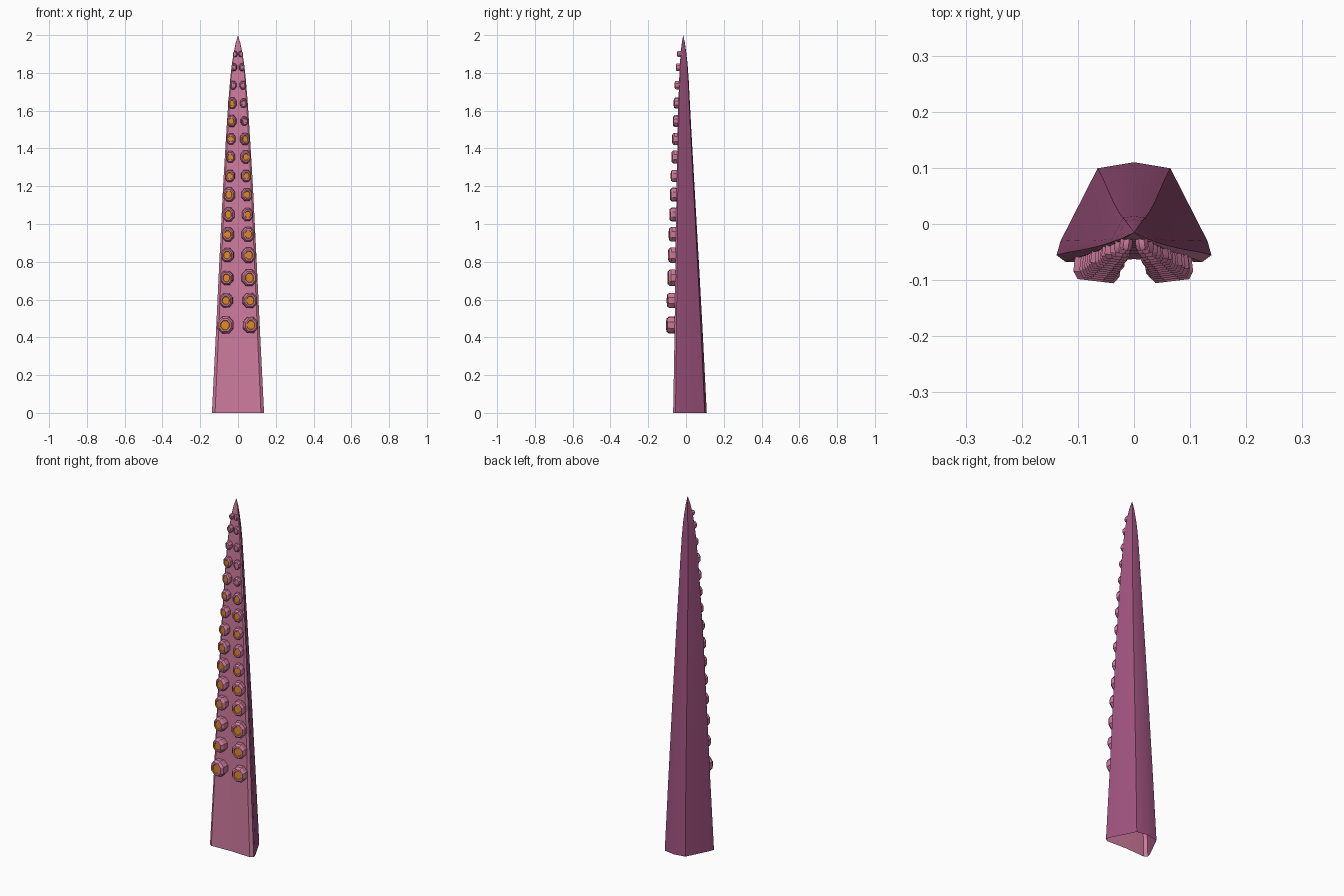
import bpy, bmesh, math
from mathutils import Matrix, Vector

if "Cube" in bpy.data.objects:
    bpy.data.objects.remove(bpy.data.objects["Cube"])


def material(name, rgb):
    m = bpy.data.materials.new(name)
    m.diffuse_color = (*rgb, 1)
    m.use_nodes = True
    m.node_tree.nodes["Principled BSDF"].inputs["Base Color"].default_value = m.diffuse_color
    return m


PINK = material("soft pink", (0.62, 0.20, 0.34))
PURPLE = material("dusky purple", (0.34, 0.085, 0.205))
ORANGE = material("amber orange", (0.75, 0.26, 0.015))

# Height, half width, back depth, front depth of the tapering arm
RINGS = [
    (0.00, 0.138, 0.110, -0.068), (0.40, 0.118, 0.090, -0.061),
    (0.80, 0.099, 0.068, -0.056), (1.20, 0.079, 0.045, -0.050),
    (1.50, 0.061, 0.028, -0.044), (1.65, 0.051, 0.020, -0.040),
    (1.77, 0.041, 0.014, -0.036), (1.85, 0.032, 0.008, -0.032),
    (1.91, 0.022, 0.001, -0.028), (1.96, 0.012, -0.006, -0.022),
]
TIP = (0, -0.015, 2.0)


def size_at(z):
    for a, b in zip(RINGS, RINGS[1:]):
        if z <= b[0]:
            t = (z - a[0]) / (b[0] - a[0])
            return [p + (q - p) * t for p, q in zip(a, b)][1:]
    return RINGS[-1][1:]


def finish(bm, name, mats, angle):
    me = bpy.data.meshes.new(name)
    bm.to_mesh(me)
    bm.free()
    for m in mats:
        me.materials.append(m)
    ob = bpy.data.objects.new(name, me)
    bpy.context.collection.objects.link(ob)
    bpy.ops.object.select_all(action='DESELECT')
    ob.select_set(True)
    bpy.context.view_layer.objects.active = ob
    bpy.ops.object.shade_smooth_by_angle(angle=math.radians(angle))
    return ob


# Arm: a faceted section, as fractions of half width and of depth front to back
half = [(0.47, 0.94), (0.95, 0.21), (1.0, 0.07), (0.88, 0.0)]
section = [(0, 1)] + half + [(0, 0.03)] + [(-x, y) for x, y in reversed(half)]
n = len(section)
bm = bmesh.new()
loops = []
for z, w, back, front in RINGS:
    loops.append([bm.verts.new((x * w, front + (back - front) * y, z)) for x, y in section])
tip = bm.verts.new(TIP)
for k, loop in enumerate(loops):          # the base stays open
    for i in range(n):
        j = (i + 1) % n
        if k + 1 < len(loops):
            f = bm.faces.new((loop[j], loop[i], loops[k + 1][i], loops[k + 1][j]))
        else:
            f = bm.faces.new((loop[j], loop[i], tip))
        f.material_index = 1 if 3 <= i <= 6 else 0   # pink underside
finish(bm, "arm", [PURPLE, PINK], 25)


# Sucker: eight-sided cup with bevelled rim and an inset coloured centre
def sucker(name, x, y, z, rx, rz, depth, tilt, coloured):
    bm = bmesh.new()
    # radius fraction, height fraction
    profile = [(0.86, -0.35), (1.0, 0.2), (1.0, 0.7), (0.78, 1.0), (0.56, 1.0), (0.5, 0.92)]
    rot = Matrix.Rotation(tilt, 3, 'Z')
    rings = []
    for r, h in profile:
        ring = []
        for i in range(8):
            a = math.tau * (i + 0.5) / 8
            p = rot @ Vector((rx * r * math.cos(a), -depth * h, rz * r * math.sin(a)))
            ring.append(bm.verts.new(p + Vector((x, y, z))))
        rings.append(ring)
    for a, b in zip(rings, rings[1:]):
        for i in range(8):
            j = (i + 1) % 8
            f = bm.faces.new((a[i], a[j], b[j], b[i]))
            f.material_index = 1 if coloured and b is rings[-1] else 0
    f = bm.faces.new(rings[-1])
    f.material_index = 1 if coloured else 0
    finish(bm, name, [PINK, ORANGE], 30)


# Two rows of suckers, shrinking towards the tip (half widths in thousandths)
HEIGHTS = [0.465, 0.595, 0.715, 0.835, 0.945, 1.05, 1.155, 1.255,
           1.355, 1.45, 1.545, 1.64, 1.735, 1.83, 1.90]
LEFT = [45, 37, 36, 35, 34, 33, 33, 28, 26, 25, 26, 24, 18, 16, 12]
RIGHT = [42, 40, 42, 38, 36, 31, 30, 28, 29, 27, 20, 20, 18, 16, 12]
for side, word, radii in ((-1, "left", LEFT), (1, "right", RIGHT)):
    for k, (z, r) in enumerate(zip(HEIGHTS, radii)):
        w, back, front = size_at(z)
        rx = r / 1000
        rz = rx * (1.08 + 0.022 * k)
        depth = 0.044 - 0.0017 * k
        sucker(f"{word}_sucker_{k + 1}", side * 0.55 * w, front + 0.002, z,
               rx, rz, depth, side * 0.12, r >= 24)
